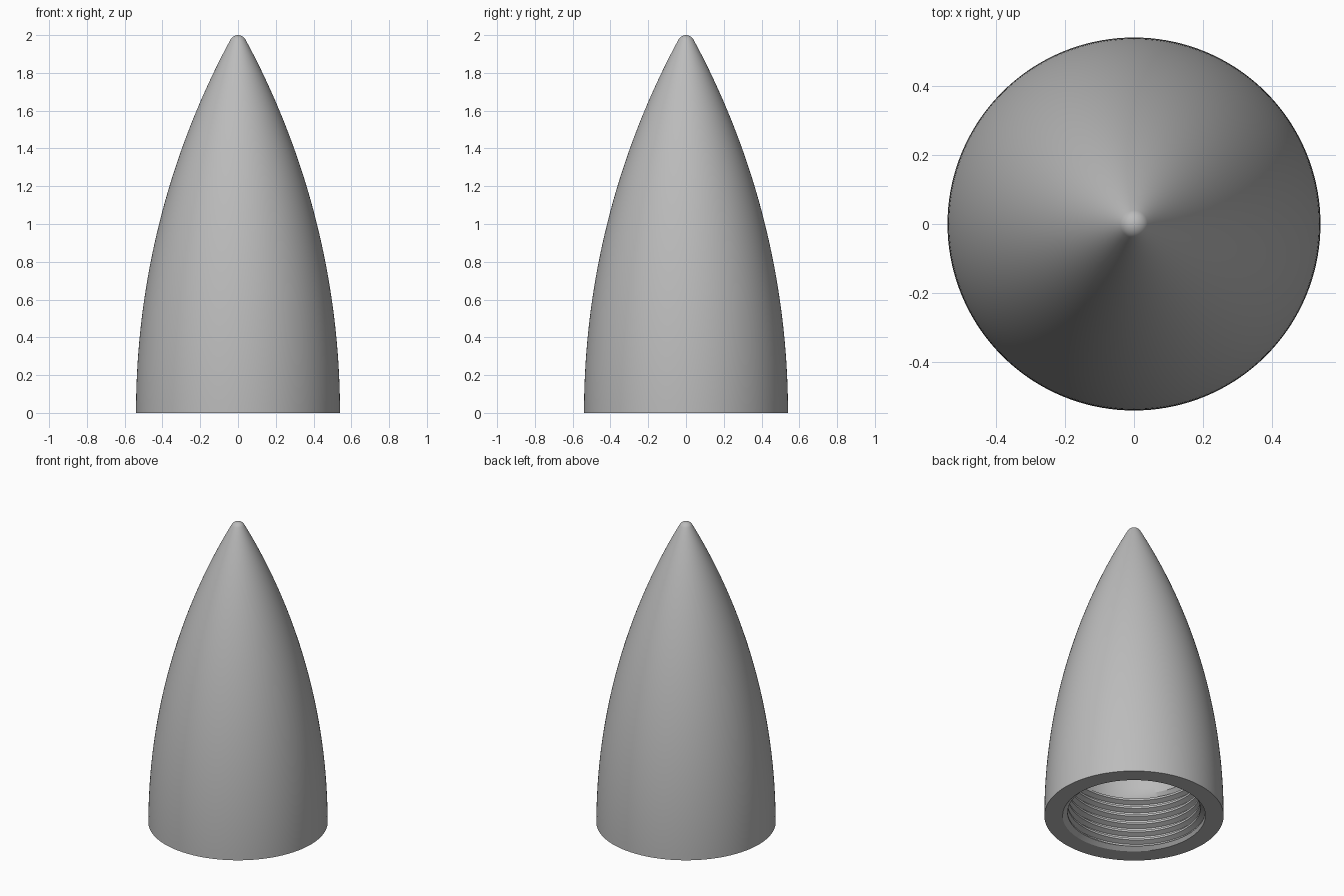
import bpy, bmesh, math

if "Cube" in bpy.data.objects:
    bpy.data.objects.remove(bpy.data.objects["Cube"])

N = 144                       # columns around the axis
RHO, R0 = 4.155, 0.54         # ogive arc radius, base radius
TIP_R = 0.045                 # rounded tip
PITCH, Z0, Z1 = 0.055, 0.02, 0.36
MAJOR, MINOR = 0.43, 0.40
FR = [0.0, 0.25, 0.5, 0.75, 1.0]
RAD = [MAJOR, MAJOR, MINOR, MINOR, MAJOR]


def ogive(z):
    return R0 - RHO + math.sqrt(RHO * RHO - z * z)


def thread_radius(z, turn):
    f = (z / PITCH - turn) % 1.0
    for a, b, ra, rb in zip(FR, FR[1:], RAD, RAD[1:]):
        if f <= b:
            return ra + (rb - ra) * (f - a) / (b - a)


# outer profile: rounded tip, then ogive down to the base
zt = 1.976
slope = math.atan2(zt, RHO - R0 + ogive(zt))
outer = []
for k in range(9):
    a = math.pi / 2 + (slope - math.pi / 2) * k / 8
    outer.append((TIP_R * math.cos(a), 2 - TIP_R + TIP_R * math.sin(a)))
outer += [(ogive(zt * (1 - k / 48)), zt * (1 - k / 48)) for k in range(1, 49)]
outer.append((MAJOR, 0.0))

# smooth cavity above the thread, following the outer shape
inner = []
for k in range(31):
    z = 0.385 + (1.66 - 0.385) * k / 30
    inner.append((max(ogive(z) - 0.115, 0.0), z))
inner.append((0.0, 1.7))

# helical thread rows
turns = int((Z1 - Z0) / PITCH) + 3
rows = [(j + f) * PITCH for j in range(-2, turns + 1) for f in FR[:-1]]

bm = bmesh.new()
columns = []
for i in range(N + 1):
    t = i / N
    c, s = math.cos(2 * math.pi * t), math.sin(2 * math.pi * t)
    prof = list(outer)
    for base in rows:
        z = min(max(base + PITCH * t, Z0), Z1)
        prof.append((thread_radius(z, t), z))
    prof += inner
    columns.append([bm.verts.new((r * c, r * s, z)) for r, z in prof])
for a, b in zip(columns, columns[1:]):
    for k in range(len(a) - 1):
        bm.faces.new((a[k], a[k + 1], b[k + 1], b[k]))
bmesh.ops.remove_doubles(bm, verts=bm.verts, dist=0.00005)
bmesh.ops.dissolve_degenerate(bm, dist=0.00005, edges=bm.edges)
bmesh.ops.recalc_face_normals(bm, faces=bm.faces)

mesh = bpy.data.meshes.new("threaded_cone")
bm.to_mesh(mesh)
bm.free()
cone = bpy.data.objects.new("threaded_cone", mesh)
bpy.context.collection.objects.link(cone)

grey = bpy.data.materials.new("plain_grey")
grey.diffuse_color = (0.5, 0.5, 0.5, 1)
grey.use_nodes = True
grey.node_tree.nodes["Principled BSDF"].inputs["Base Color"].default_value = grey.diffuse_color
mesh.materials.append(grey)

bpy.context.view_layer.objects.active = cone
cone.select_set(True)
bpy.ops.object.shade_smooth_by_angle(angle=math.radians(30))
